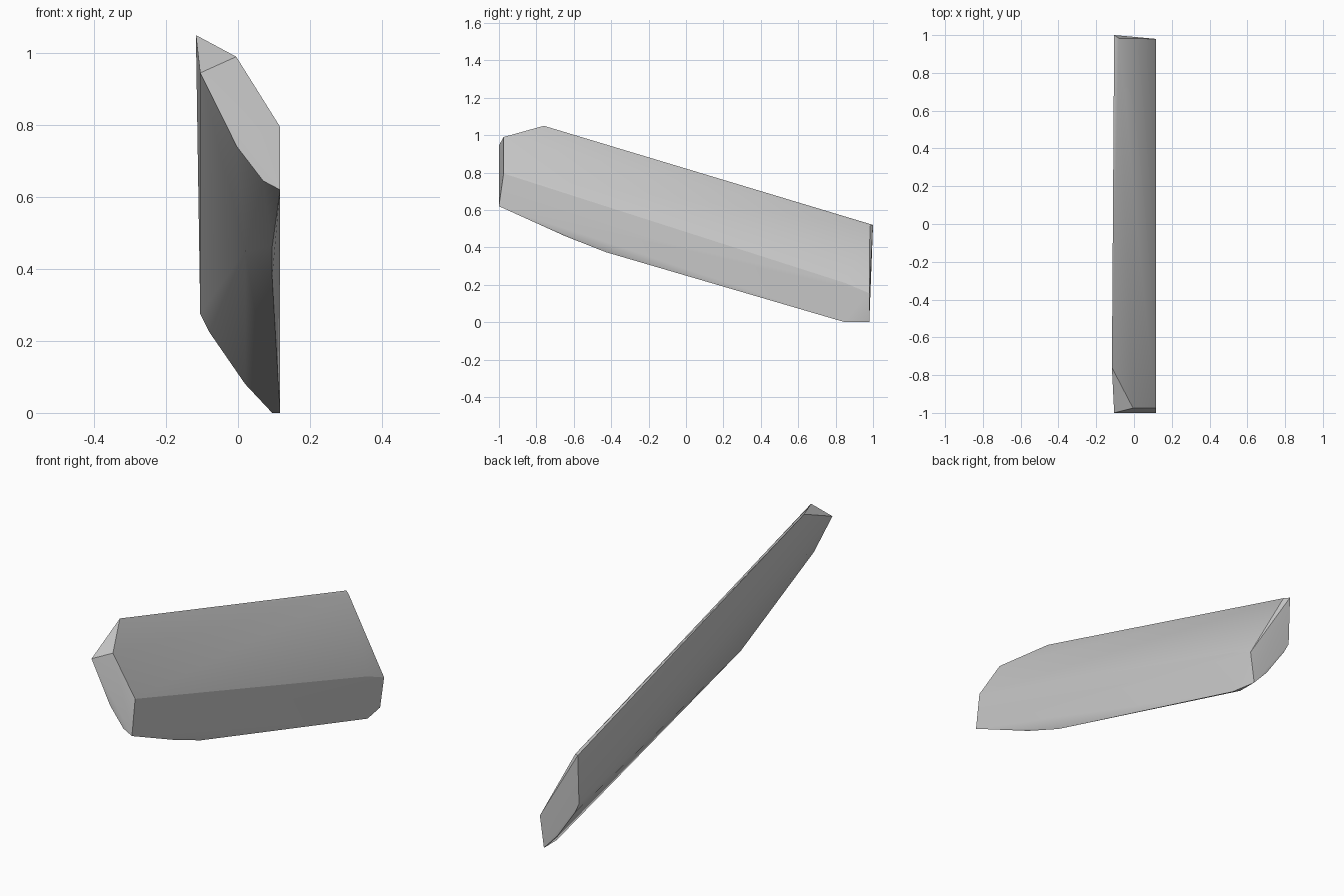
import bpy
import bmesh
import math

# Remove only the default cube
default_cube = bpy.data.objects.get("Cube")
if default_cube:
    bpy.data.objects.remove(default_cube, do_unlink=True)


def make_material(name, colour):
    material = bpy.data.materials.new(name)
    material.use_nodes = True
    material.diffuse_color = colour
    shader = next(node for node in material.node_tree.nodes
                  if node.type == "BSDF_PRINCIPLED")
    shader.inputs["Base Color"].default_value = colour
    return material


def build_convex_part(name, outlines, material):
    """Wrap a convex skin around several outlines and merge flat facets."""
    mesh_builder = bmesh.new()
    for outline in outlines:
        for corner in outline:
            mesh_builder.verts.new(corner)
    result = bmesh.ops.convex_hull(mesh_builder, input=mesh_builder.verts[:])
    unused = {item for item in result["geom_interior"] + result["geom_unused"]
              if isinstance(item, bmesh.types.BMVert) and item.is_valid}
    bmesh.ops.delete(mesh_builder, geom=list(unused), context="VERTS")
    bmesh.ops.dissolve_limit(mesh_builder, angle_limit=math.radians(1),
                             verts=mesh_builder.verts[:],
                             edges=mesh_builder.edges[:])
    bmesh.ops.recalc_face_normals(mesh_builder, faces=mesh_builder.faces[:])
    mesh = bpy.data.meshes.new(name)
    mesh_builder.to_mesh(mesh)
    mesh_builder.free()
    mesh.materials.append(material)
    part = bpy.data.objects.new(name, mesh)
    bpy.context.collection.objects.link(part)
    return part


# Extents shared by the end outlines
side = 0.117
keel = 0.095
inner = -0.105

# Front end, its bevelled tip, the swept belly and the rear end
front_end = [(inner, -1, 0.945), (-0.005, -0.975, 0.99),
             (side, -0.975, 0.795), (side, -1, 0.62),
             (0.07, -1, 0.645), (-0.003, -1, 0.74)]
front_tip = [(-side, -0.76, 1.05)]
belly = [(keel, -0.65, 0.462), (keel, -0.43, 0.375), (0.02, -0.46, 0.45)]
rear_heel = [(side, 0.85, 0.21), (side, 0.85, 0), (keel, 0.88, 0)]
rear_end = [(inner, 1, 0.52), (-0.08, 0.983, 0.515), (side, 0.98, 0.155),
            (keel, 0.98, 0), (0.02, 0.98, 0.08),
            (-0.08, 0.985, 0.225), (inner, 0.99, 0.275)]

grey = make_material("plain grey", (0.6, 0.6, 0.6, 1))
slab = build_convex_part("tilted_slab",
                         [front_end, front_tip, belly, rear_heel, rear_end],
                         grey)

# Soften the long sides while the end edges stay crisp
bpy.ops.object.select_all(action="DESELECT")
slab.select_set(True)
bpy.context.view_layer.objects.active = slab
bpy.ops.object.shade_smooth_by_angle(angle=math.radians(30))
